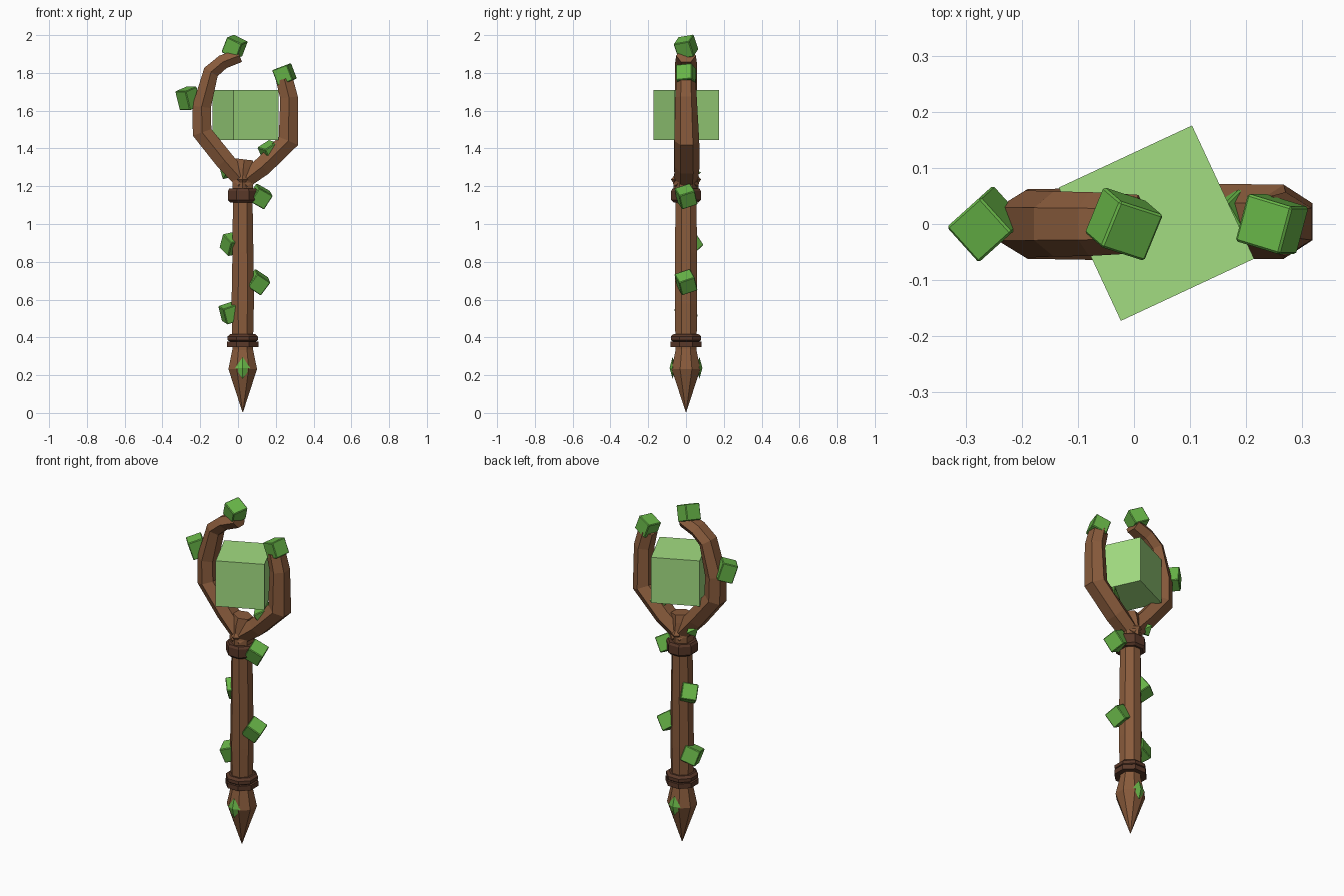
import bpy, bmesh, math
from mathutils import Vector, Euler

if "Cube" in bpy.data.objects:
    bpy.data.objects.remove(bpy.data.objects["Cube"])


def material(name, color):
    m = bpy.data.materials.new(name)
    m.diffuse_color = color
    m.use_nodes = True
    m.node_tree.nodes["Principled BSDF"].inputs["Base Color"].default_value = m.diffuse_color
    return m


WOOD = material("wood", (0.25, 0.105, 0.045, 1))
DARK = material("dark_wood", (0.10, 0.04, 0.022, 1))
LEAF = material("leaf_green", (0.14, 0.47, 0.065, 1))
GEM = material("crystal_green", (0.36, 0.72, 0.22, 0.65))


def finish(name, bm, mat):
    bmesh.ops.recalc_face_normals(bm, faces=bm.faces)
    me = bpy.data.meshes.new(name)
    bm.to_mesh(me)
    bm.free()
    me.materials.append(mat)
    ob = bpy.data.objects.new(name, me)
    bpy.context.collection.objects.link(ob)
    return ob


def tube(name, path, sides, mat, turn=0.5):
    """Faceted tube; path rows are (x, y, z, in-plane radius, y radius)."""
    bm = bmesh.new()
    pts = [Vector(p[:3]) for p in path]
    rings = []
    for i, p in enumerate(path):
        a = (pts[i] - pts[i - 1]).normalized() if i else Vector()
        b = (pts[i + 1] - pts[i]).normalized() if i < len(pts) - 1 else Vector()
        t = (a + b).normalized()
        n = Vector((t.z, 0, -t.x)).normalized()
        rings.append([])
        for k in range(sides):
            u = 2 * math.pi * (k + turn) / sides
            rings[-1].append(bm.verts.new(
                pts[i] + n * p[3] * math.cos(u) + Vector((0, p[4] * math.sin(u), 0))))
    for r, s in zip(rings, rings[1:]):
        for k in range(sides):
            j = (k + 1) % sides
            bm.faces.new((r[k], r[j], s[j], s[k]))
    bm.faces.new(rings[0])
    bm.faces.new(rings[-1])
    return finish(name, bm, mat)


def upright(name, profile, sides, mat, x=0.025):
    return tube(name, [(x, 0, z, r, r) for r, z in profile], sides, mat)


def block(name, loc, size, rot, mat, bevel=0.0):
    bm = bmesh.new()
    bmesh.ops.create_cube(bm, size=1)
    bmesh.ops.scale(bm, vec=size, verts=bm.verts)
    if bevel:
        bmesh.ops.bevel(bm, geom=list(bm.edges), offset=bevel, segments=1, affect='EDGES')
    ob = finish(name, bm, mat)
    ob.location = loc
    ob.rotation_euler = Euler([math.radians(a) for a in rot])
    return ob


def diamond(name, loc, half, mat, tilt=0):
    bm = bmesh.new()
    x, y, z = half
    eq = [bm.verts.new(c) for c in ((x, 0, 0), (0, y, 0), (-x, 0, 0), (0, -y, 0))]
    for s in (z, -z):
        tip = bm.verts.new((0, 0, s))
        for k in range(4):
            bm.faces.new((eq[k], eq[(k + 1) % 4], tip))
    ob = finish(name, bm, mat)
    ob.location = loc
    ob.rotation_euler.y = math.radians(tilt)
    return ob


# Pointed foot, shaft and crown stump
upright("spike", [(0.002, 0.005), (0.082, 0.232), (0.056, 0.35)], 8, WOOD)
tube("shaft", [(0.025, 0, 0.33, 0.058, 0.060), (0.025, 0, 0.58, 0.064, 0.064),
               (0.026, 0, 0.85, 0.060, 0.063), (0.025, 0, 1.14, 0.056, 0.060)], 8, WOOD)
tube("crown_stump", [(0.025, 0, 1.13, 0.062, 0.062), (0.025, 0, 1.22, 0.064, 0.068),
                     (0.028, 0, 1.30, 0.054, 0.058), (0.033, 0, 1.342, 0.055, 0.048)], 6, WOOD)

# Dark bands
upright("lower_band", [(0.089, 0.35), (0.089, 0.378)], 8, DARK)
upright("middle_band", [(0.072, 0.376), (0.087, 0.386), (0.087, 0.405), (0.072, 0.417)], 8, DARK)
upright("upper_band", [(0.072, 1.115), (0.085, 1.127), (0.085, 1.175), (0.077, 1.187)], 8, DARK)

# Curved prongs
tube("left_prong", [(0.05, 0, 1.20, 0.048, 0.060), (-0.07, 0, 1.335, 0.058, 0.064),
                    (-0.19, 0, 1.485, 0.060, 0.062), (-0.193, 0, 1.62, 0.057, 0.060),
                    (-0.143, 0, 1.805, 0.048, 0.058), (-0.08, 0, 1.858, 0.044, 0.057),
                    (0.008, 0, 1.892, 0.042, 0.052)], 6, WOOD)
tube("right_prong", [(0.0, 0, 1.205, 0.048, 0.060), (0.13, 0.005, 1.305, 0.058, 0.067),
                     (0.267, 0.004, 1.44, 0.064, 0.066), (0.270, 0, 1.67, 0.054, 0.057),
                     (0.245, 0, 1.768, 0.052, 0.050)], 6, WOOD)
for s in (-1, 1):
    diamond("crown_knot", (0.025, s * 0.06, 1.235), (0.03, 0.02, 0.025), WOOD)

# Floating crystal
block("crystal", (0.04, 0.0015, 1.577), (0.262, 0.262, 0.266), (0, 0, 25), GEM)

# Leaf cubes: position, size, rotation in degrees
leaves = [
    ((-0.018, 0, 1.938), (0.09, 0.09, 0.09), (10, 25, -18)),
    ((0.246, 0, 1.792), (0.088, 0.088, 0.088), (6, -20, -17)),
    ((-0.264, 0, 1.665), (0.085, 0.085, 0.105), (0, -18, 42)),
    ((0.167, 0.0, 1.39), (0.082, 0.085, 0.07), (10, -30, 25)),
    ((0.118, 0, 1.146), (0.088, 0.088, 0.088), (20, 28, 20)),
    ((-0.033, 0.02, 0.895), (0.085, 0.085, 0.09), (35, -10, 35)),
    ((0.106, 0, 0.692), (0.088, 0.088, 0.088), (22, 32, 20)),
    ((-0.041, 0, 0.530), (0.088, 0.088, 0.088), (12, -18, 15)),
]
for loc, size, rot in leaves:
    block("leaf_cube", loc, size, rot, LEAF, 0.004)

# Small buds on the spike and fork
for s in (-1, 1):
    diamond("spike_bud", (0.025, s * 0.071, 0.238), (0.040, 0.016, 0.058), LEAF)
diamond("fork_bud", (-0.06, 0.025, 1.272), (0.042, 0.055, 0.04), LEAF, 30)
